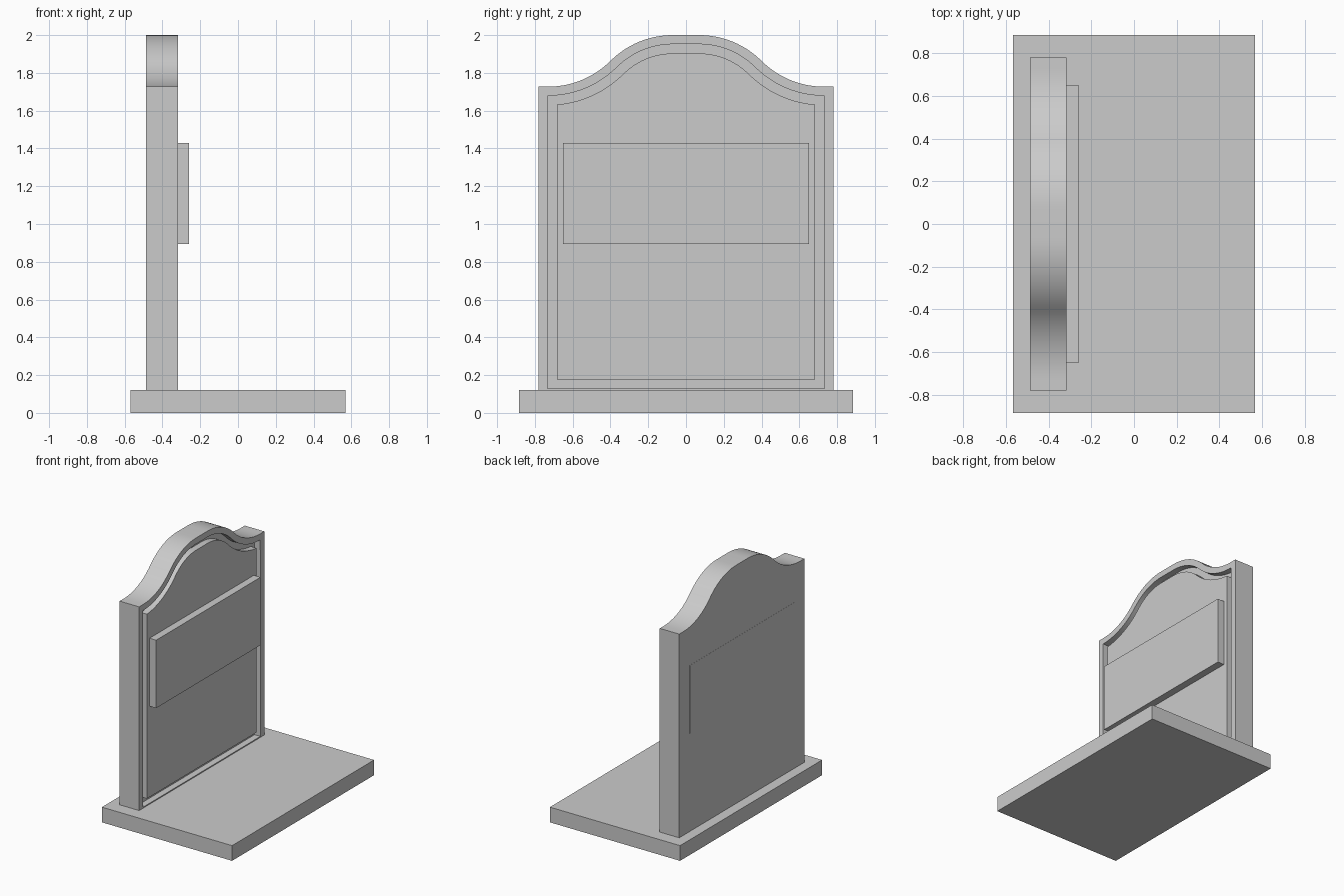
import bpy, bmesh
from math import sin, cos, asin, pi

if "Cube" in bpy.data.objects:
    bpy.data.objects.remove(bpy.data.objects["Cube"])

BACK, FRONT, DEPTH = -0.487, -0.317, 0.05
HALF_W, BOTTOM, SHOULDER, TOP = 0.78, 0.08, 1.727, 2.0
FLAT_IN, FLAT_OUT = 0.07, 0.73          # ends of the level parts of the crest
STEPS = 14
ANGLE = pi / 4
R = (FLAT_OUT - FLAT_IN) / 2 / sin(ANGLE)
R = (TOP - SHOULDER) / 2 / (1 - cos(ANGLE)) if abs(R) < 0.1 else R


def add_box(name, x, y, z):
    bm = bmesh.new()
    bmesh.ops.create_cube(bm, size=1)
    for v in bm.verts:
        for i, (lo, hi) in enumerate((x, y, z)):
            v.co[i] = lo if v.co[i] < 0 else hi
    return finish(name, bm)


def finish(name, bm):
    mesh = bpy.data.meshes.new(name)
    bm.to_mesh(mesh)
    bm.free()
    ob = bpy.data.objects.new(name, mesh)
    bpy.context.collection.objects.link(ob)
    return ob


def outline(d):
    """Headstone outline (y, z), inset by d: two arcs per side form the crest."""
    w = HALF_W - d
    start = asin(max(0, FLAT_OUT - w) / (R + d))
    arc_in, arc_out = [], []
    for i in range(STEPS + 1):
        a = start + (ANGLE - start) * i / STEPS
        arc_in.append((FLAT_OUT - (R + d) * sin(a), SHOULDER + R - (R + d) * cos(a)))
        b = ANGLE * (1 - i / STEPS)
        arc_out.append((FLAT_IN + (R - d) * sin(b), TOP - R + (R - d) * cos(b)))
    half = [(w, BOTTOM + d), (w, arc_in[0][1])] + arc_in + arc_out[1:]
    return half + [(-y, z) for y, z in reversed(half)]


# Headstone: rings run from the back, round the rim, through the groove to the panel
bm = bmesh.new()
rings = []
for d, x in ((0, BACK), (0, FRONT), (0.048, FRONT), (0.048, FRONT - DEPTH),
             (0.097, FRONT - DEPTH), (0.097, FRONT)):
    rings.append([bm.verts.new((x, y, z)) for y, z in outline(d)])
n = len(rings[0])
for r, s in zip(rings, rings[1:]):
    for i in range(n):
        j = (i + 1) % n
        bm.faces.new((r[i], r[j], s[j], s[i]))
bm.faces.new(rings[0])
bm.faces.new(rings[-1])
bmesh.ops.remove_doubles(bm, verts=bm.verts, dist=0.002)
bmesh.ops.recalc_face_normals(bm, faces=bm.faces)
stone = finish("headstone", bm)
bpy.context.view_layer.objects.active = stone
stone.select_set(True)
bpy.ops.object.shade_smooth_by_angle(angle=pi / 6)

# Plaque set through the headstone, and the ground slab
add_box("plaque", (BACK - 0.001, -0.259), (-0.65, 0.65), (0.894, 1.43))
add_box("base_slab", (-0.568, 0.568), (-0.885, 0.885), (0, 0.12))
